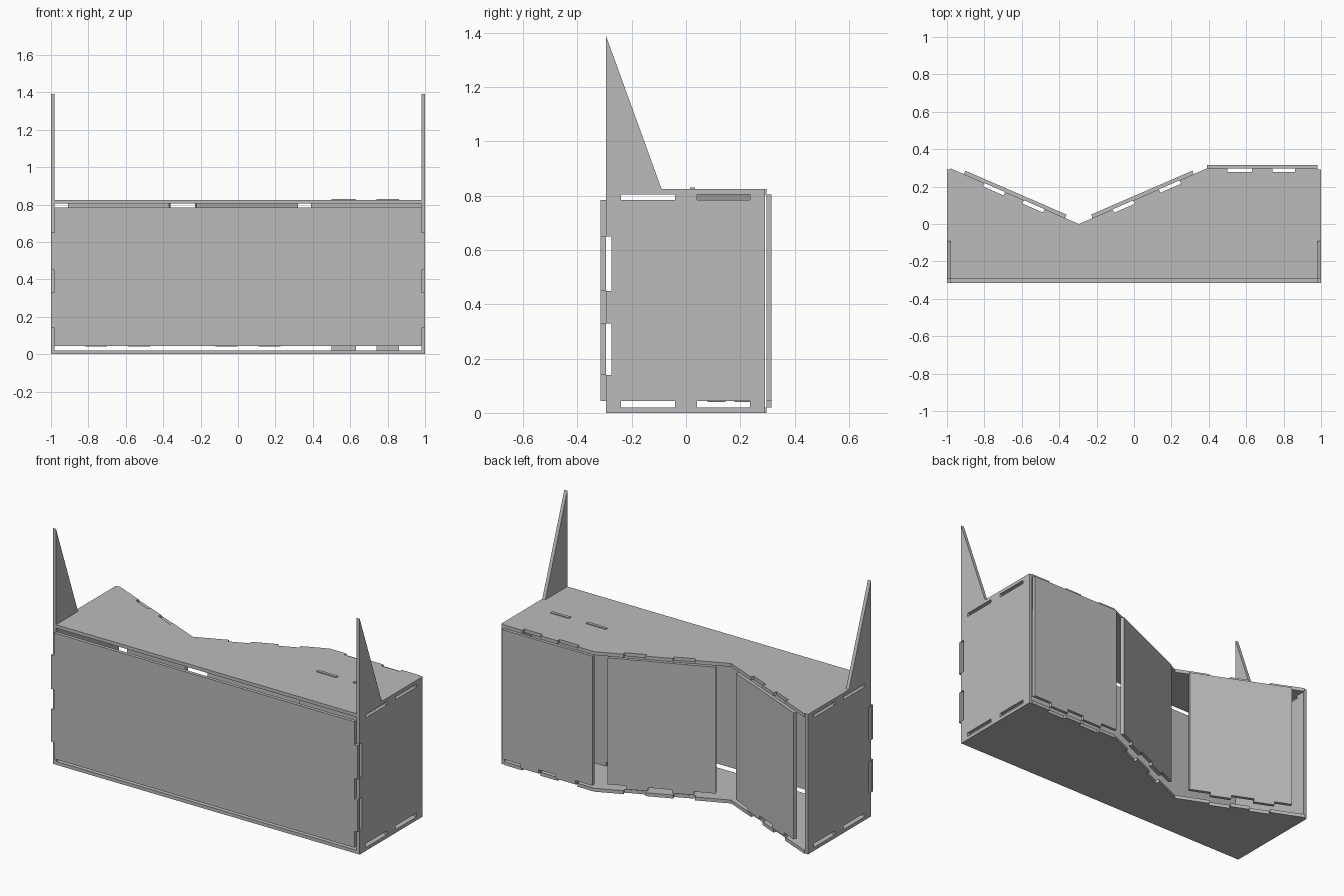
import bpy, bmesh
from mathutils import Vector

cube = bpy.data.objects.get("Cube")
if cube:
    bpy.data.objects.remove(cube)

T = 0.02            # sheet thickness
X, FRONT, BACK = 0.98, -0.295, 0.297
VALLEY = Vector((-0.295, 0, 0))

grey = bpy.data.materials.new("plain grey")
grey.use_nodes = True
grey.diffuse_color = (0.5, 0.5, 0.5, 1)
grey.node_tree.nodes["Principled BSDF"].inputs["Base Color"].default_value = (0.5, 0.5, 0.5, 1)


def fingers(points, features):
    """Counter-clockwise outline with tabs (depth > 0) or notches (depth < 0).
    features maps edge index to a list of (start, end, depth)."""
    out = []
    for i, p in enumerate(points):
        a, b = Vector(p), Vector(points[(i + 1) % len(points)])
        d = (b - a).normalized()
        n = Vector((d.y, -d.x))
        out.append(a)
        for s, e, h in features.get(i, []):
            out += [a + d * s, a + d * s + n * h, a + d * e + n * h, a + d * e]
    return out


def sheet(name, outline, origin, u, v, w, thick=T):
    """Flat sheet: the outline lies in the u-v plane and is extruded along w."""
    o, u, v, w = (Vector(k) for k in (origin, u, v, w))
    bm = bmesh.new()
    face = bm.faces.new([bm.verts.new(o + u * p[0] + v * p[1]) for p in outline])
    ext = bmesh.ops.extrude_face_region(bm, geom=[face])
    moved = [g for g in ext["geom"] if isinstance(g, bmesh.types.BMVert)]
    bmesh.ops.translate(bm, verts=moved, vec=w * thick)
    bmesh.ops.recalc_face_normals(bm, faces=bm.faces)
    me = bpy.data.meshes.new(name)
    bm.to_mesh(me)
    bm.free()
    me.materials.append(grey)
    ob = bpy.data.objects.new(name, me)
    bpy.context.collection.objects.link(ob)
    return ob


# Top and bottom plates with a valley in the back edge
plate = fingers(
    [(-X, FRONT), (X, FRONT), (X, BACK), (0.39, BACK), VALLEY.xy, (-X, BACK)],
    {1: [(0.055, 0.255, T), (0.335, 0.53, T)],
     2: [(0.12, 0.24, -T), (0.35, 0.48, -T)],
     3: [(0.16, 0.28, -T), (0.43, 0.55, -T)],
     4: [(0.2, 0.32, -T), (0.43, 0.55, -T)],
     5: [(0.062, 0.257, T), (0.337, 0.537, T)]})
for name, z in (("bottom_plate", 0), ("top_plate", 0.805)):
    sheet(name, plate, (0, 0, z), (1, 0, 0), (0, 1, 0), (0, 0, 1))

# Side panels with a tall fin, finger slots along the edges
LOW, HIGH, TOP = 0.043, 0.785, 0.825
side = [(FRONT, 0), (-0.24, 0), (-0.24, LOW), (-0.04, LOW), (-0.04, 0),
        (0.04, 0), (0.04, LOW), (0.235, LOW), (0.235, 0), (0.292, 0),
        (0.292, TOP), (0.235, TOP), (0.235, HIGH), (0.04, HIGH), (0.04, TOP),
        (-0.04, TOP), (-0.04, HIGH), (-0.24, HIGH), (-0.24, TOP),
        (-0.09, TOP), (FRONT, 1.39)]
for z1, z0 in ((0.65, 0.45), (0.33, 0.14)):
    side += [(FRONT, z1), (FRONT + T, z1), (FRONT + T, z0), (FRONT, z0)]
for name, s in (("left_side", 1), ("right_side", -1)):
    sheet(name, side, (s * X, 0, 0), (0, 1, 0), (0, 0, 1), (s, 0, 0))

# Front panel with tabs at both ends
height = HIGH - LOW
tabs = [(0.14 - LOW, 0.33 - LOW, T), (0.45 - LOW, 0.65 - LOW, T)]
front = fingers([(-X, 0), (X, 0), (X, height), (-X, height)],
                {1: tabs, 3: [(height - e, height - s, h) for s, e, h in tabs]})
sheet("front_panel", front, (0, FRONT, LOW), (1, 0, 0), (0, 0, 1), (0, -1, 0))

# Straight back panel, and a divider inside whose tabs pass through the top
width = X - 0.39
low_tabs = [(0.11, 0.24, LOW - T), (0.35, 0.47, LOW - T)]
for name, y, up in (("back_panel", BACK, 0), ("divider", 0.015, 0.025)):
    h = 0.805 - LOW
    top_tabs = [(width - e, width - s, up) for s, e, _ in reversed(low_tabs)] if up else []
    shape = fingers([(0, 0), (width, 0), (width, h), (0, h)],
                    {0: low_tabs, 2: top_tabs})
    sheet(name, shape, (0.39, y, LOW), (1, 0, 0), (0, 0, 1), (0, 1, 0), 0.018)

# Two slanted back panels either side of the valley
h = 0.805 - 0.06
slant = fingers([(0, 0), (0.59, 0), (0.59, h), (0, h)],
                {0: [(0.12, 0.24, T), (0.37, 0.49, T)]})
for name, s in (("left_slanted_panel", 1), ("right_slanted_panel", -1)):
    along = Vector((s * 0.685, BACK, 0)).normalized()
    out = Vector((-s * along.y, abs(along.x), 0))
    start = VALLEY + along * 0.08 + Vector((0, 0, 0.06))
    sheet(name, slant, start, along, (0, 0, 1), out)
